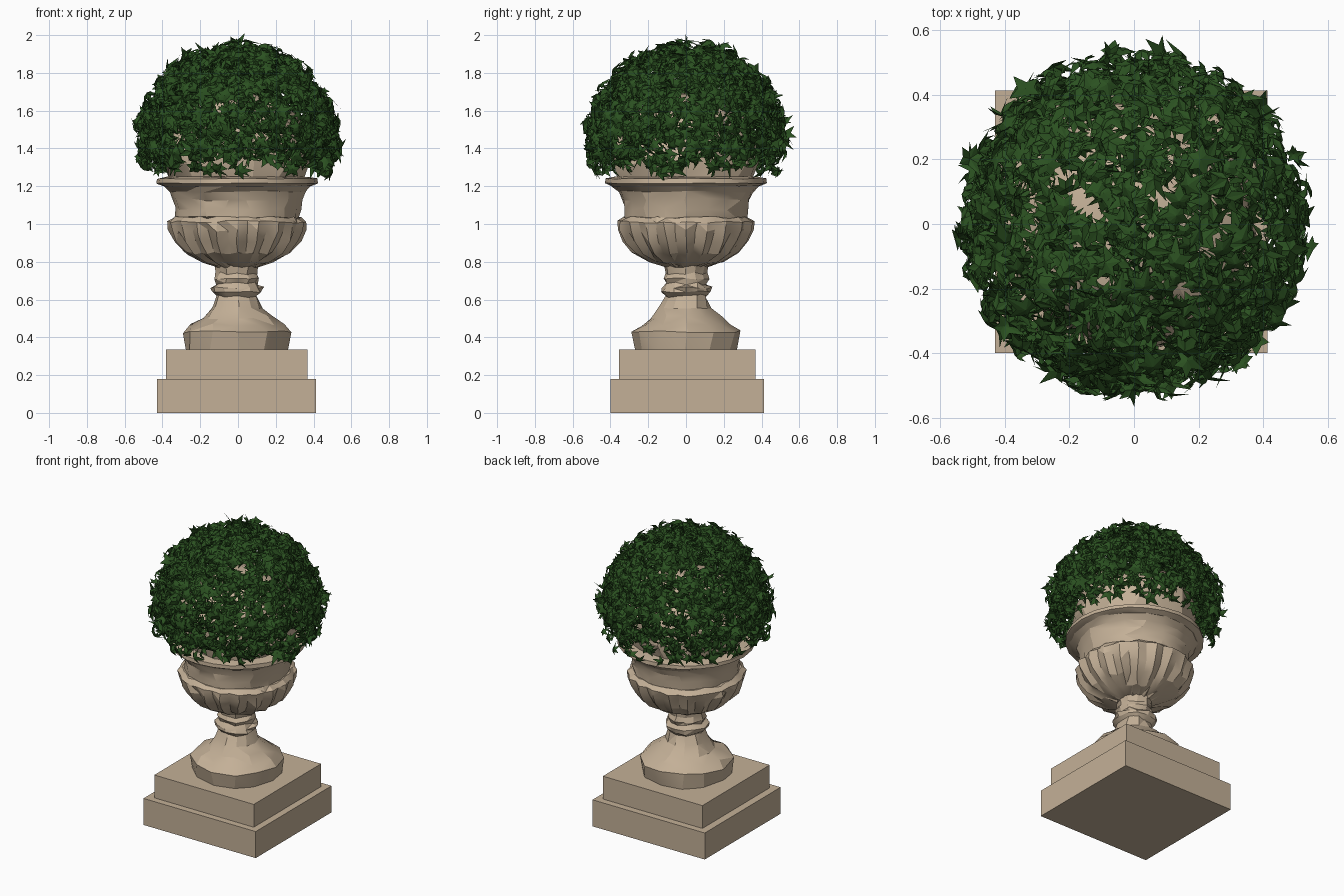
import bpy, bmesh, math, random
from mathutils import Vector

random.seed(7)
if "Cube" in bpy.data.objects:
    bpy.data.objects.remove(bpy.data.objects["Cube"], do_unlink=True)


def material(name, rgb):
    m = bpy.data.materials.new(name)
    m.use_nodes = True
    m.diffuse_color = (*rgb, 1)
    m.node_tree.nodes["Principled BSDF"].inputs["Base Color"].default_value = (*rgb, 1)
    return m


stone = material("warm stone", (0.55, 0.435, 0.31))
green = material("ivy green", (0.024, 0.082, 0.015))


def add_object(name, bm, mat, angle=None):
    mesh = bpy.data.meshes.new(name)
    bm.to_mesh(mesh)
    bm.free()
    mesh.materials.append(mat)
    ob = bpy.data.objects.new(name, mesh)
    bpy.context.collection.objects.link(ob)
    if angle:
        bpy.ops.object.select_all(action="DESELECT")
        ob.select_set(True)
        bpy.context.view_layer.objects.active = ob
        bpy.ops.object.shade_smooth_by_angle(angle=math.radians(angle))


def random_vector():
    return Vector((random.gauss(0, 1), random.gauss(0, 1), random.gauss(0, 1)))


def slab(name, x0, x1, y0, y1, z0, z1):
    bm = bmesh.new()
    bmesh.ops.create_cube(bm, size=1)
    for v in bm.verts:
        v.co = (x1 if v.co.x > 0 else x0, y1 if v.co.y > 0 else y0, z1 if v.co.z > 0 else z0)
    add_object(name, bm, stone)


def lathe(name, profile, sides, wear=0.0, flute=None, angle=22):
    """Turned shape; wear chips the rings, flute(z) pinches every other column."""
    bm = bmesh.new()
    rings = []
    for r, z in profile:
        ring = []
        for i in range(sides):
            a = math.tau * (i + random.uniform(-15, 15) * wear) / sides
            k = r + random.uniform(-wear, wear)
            if flute and i % 2:
                k -= flute(z)
            ring.append(bm.verts.new((k * math.cos(a) - 0.004, k * math.sin(a),
                                      z + random.uniform(-wear, wear))))
        rings.append(ring)
    for low, high in zip(rings, rings[1:]):
        for i in range(sides):
            j = (i + 1) % sides
            bm.faces.new((low[i], low[j], high[j], high[i]))
    bm.faces.new(rings[0][::-1])
    bm.faces.new(rings[-1])
    bmesh.ops.triangulate(bm, faces=[f for f in bm.faces if len(f.verts) == 4])
    add_object(name, bm, stone, angle)


# Square plinth steps
slab("lower_plinth", -0.43, 0.413, -0.4, 0.413, 0, 0.18)
slab("upper_plinth", -0.38, 0.367, -0.355, 0.367, 0.18, 0.335)

# Turned foot and stem
lathe("foot", [(0.275, 0.33), (0.288, 0.43), (0.24, 0.465), (0.185, 0.505),
               (0.135, 0.56), (0.105, 0.625)], 12, 0.009)
lathe("stem_collar", [(0.1, 0.61), (0.132, 0.64), (0.135, 0.662), (0.108, 0.685),
                      (0.12, 0.712), (0.108, 0.74), (0.12, 0.8)], 12, 0.008)

# Fluted bowl with flared rim
lathe("fluted_bowl", [(0.11, 0.775), (0.2, 0.8), (0.285, 0.845), (0.335, 0.905),
                      (0.362, 0.965), (0.366, 1.012), (0.335, 1.035)], 40, 0.007,
      lambda z: 0.028 * math.sin(math.pi * min(1, max(0, (z - 0.77) / 0.27))))
lathe("bowl_neck", [(0.327, 1.015), (0.332, 1.08), (0.338, 1.13), (0.358, 1.17),
                    (0.397, 1.205)], 18, 0.008)
lathe("rim", [(0.392, 1.2), (0.427, 1.215), (0.425, 1.24), (0.37, 1.25)], 24, 0.002)

# Mound under the leaves
lathe("inner_mound", [(0.36, 1.24), (0.385, 1.33), (0.38, 1.44), (0.32, 1.56),
                      (0.22, 1.64), (0.08, 1.68)], 14, 0.014)


def add_leaf(bm, centre, normal, size):
    """Five-lobed folded ivy leaf."""
    side = normal.cross(random_vector()).normalized()
    tip = normal.cross(side)
    lengths = (1.15, 0.42, 0.85, 0.4, 0.65, 0.3, 0.65, 0.4, 0.85, 0.42)
    fold = random.uniform(0.15, 0.6)
    hub = bm.verts.new(centre + normal * size * 0.15)
    ring = []
    for i, k in enumerate(lengths):
        a = math.tau * i / len(lengths)
        drop = fold * k * (1 if i % 2 == 0 else 0.1)
        ring.append(bm.verts.new(centre + size * (tip * k * math.cos(a) + side * k * math.sin(a)
                                                  - normal * drop)))
    for i in range(len(ring)):
        bm.faces.new((hub, ring[i], ring[(i + 1) % len(ring)]))


# Clipped ball of ivy, loose at its outer edge and hanging over the rim
bm = bmesh.new()
middle = Vector((0, 0, 1.445))
placed = 0
while placed < 2000:
    d = random_vector().normalized()
    depth = random.triangular(0.78, 1.02, 0.93)
    p = middle + Vector((d.x * 0.545, d.y * 0.545, d.z * 0.53)) * depth
    if p.z < random.uniform(1.25, 1.42):
        continue
    add_leaf(bm, p, (d + random_vector() * 0.5).normalized(), random.uniform(0.042, 0.072))
    placed += 1
add_object("ivy_ball", bm, green)
